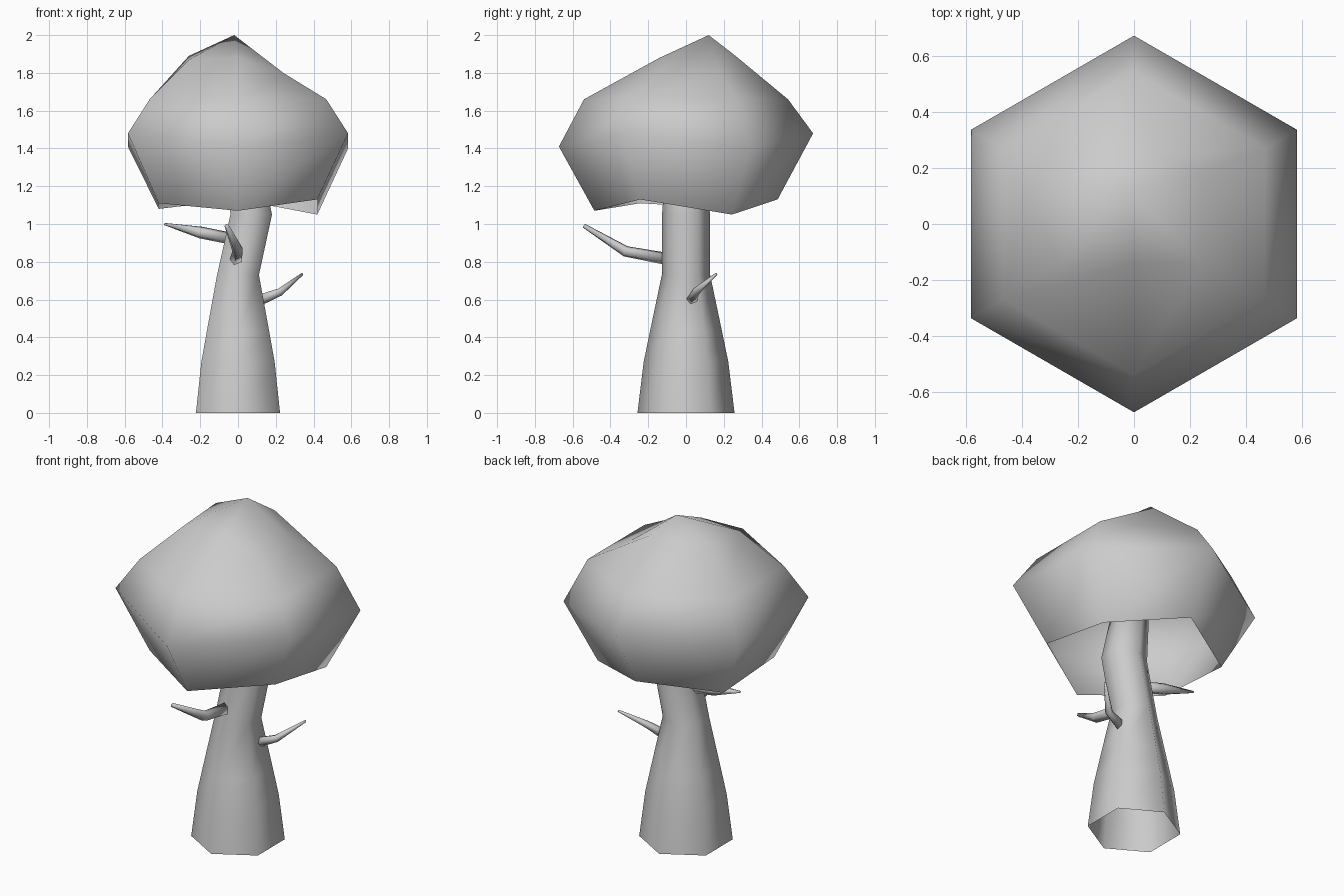
import bpy, math
from mathutils import Vector

cube = bpy.data.objects.get("Cube")
if cube:
    bpy.data.objects.remove(cube)

grey = bpy.data.materials.new("plain_grey")
grey.use_nodes = True
COLOUR = (0.6, 0.6, 0.6, 1)
grey.diffuse_color = COLOUR
grey.node_tree.nodes["Principled BSDF"].inputs["Base Color"].default_value = COLOUR


def hexagon(cx, cy, r, heights):
    """Six points, the first at the front, going round by the +x side."""
    angles = [math.radians(-90 + 60 * k) for k in range(6)]
    return [(cx + r * math.cos(a), cy + r * math.sin(a), z)
            for a, z in zip(angles, heights)]


def loft(name, rings, tip=None, cap_start=False, cap_end=False):
    """Skin between equal rings, with an optional closing tip or caps."""
    n = len(rings[0])
    verts = [p for ring in rings for p in ring]
    faces = []
    for i in range(len(rings) - 1):
        for k in range(n):
            a, b = i * n + k, i * n + (k + 1) % n
            faces.append((a, b, b + n, a + n))
    last = (len(rings) - 1) * n
    if tip:
        verts.append(tip)
        faces += [(last + k, last + (k + 1) % n, len(verts) - 1) for k in range(n)]
    if cap_start:
        faces.append(tuple(reversed(range(n))))
    if cap_end:
        faces.append(tuple(range(last, last + n)))
    mesh = bpy.data.meshes.new(name)
    mesh.from_pydata(verts, [], faces)
    mesh.materials.append(grey)
    mesh.shade_smooth()
    obj = bpy.data.objects.new(name, mesh)
    bpy.context.collection.objects.link(obj)
    return obj


def branch(name, points, radii, sides=5):
    """Tapered, bent twig along a path."""
    pts = [Vector(p) for p in points]
    rings = []
    for i, (p, r) in enumerate(zip(pts, radii)):
        along = (pts[min(i + 1, len(pts) - 1)] - pts[max(i - 1, 0)]).normalized()
        u = along.cross(Vector((0, 0, 1))).normalized()
        v = u.cross(along)
        rings.append([p + r * (u * math.cos(t) + v * math.sin(t))
                      for t in (math.tau * k / sides for k in range(sides))])
    loft(name, rings, cap_start=True, cap_end=True)


# Leaf crown: open underneath, wavy rim, lopsided top
crown_top = [(0, -0.14, 1.88), (0.24, -0.14, 1.80), (0.24, 0.18, 1.80),
             (0.07, 0.25, 1.90), (-0.26, 0.16, 1.89), (-0.26, -0.14, 1.87)]
loft("leaf_crown", [
    hexagon(0, 0, 0.485, (1.07, 1.13, 1.05, 1.13, 1.08, 1.11)),
    hexagon(0, 0, 0.673, (1.41, 1.48, 1.40, 1.48, 1.41, 1.48)),
    hexagon(0, 0, 0.54, [1.66] * 6),
    crown_top], tip=(-0.02, 0.12, 2.0))

# Trunk: leaning hexagonal tube, open at the foot
trunk = [(0, 0, 0.257), (0, 0.27, 0.224), (0, 0.43, 0.191),
         (0, 0.73, 0.128), (0.07, 1.05, 0.127), (0.02, 1.4, 0.10)]
loft("trunk", [hexagon(x, 0, r, [z] * 6) for x, z, r in trunk], cap_end=True)

# Bare branches
branch("right_branch", [(-0.05, 0, 0.925), (-0.2, 0.02, 0.955), (-0.39, 0.04, 1.0)],
       (0.033, 0.033, 0.006))
branch("front_branch", [(-0.01, -0.1, 0.815), (0, -0.32, 0.855), (-0.06, -0.54, 0.99)],
       (0.034, 0.03, 0.012))
branch("left_branch", [(0.12, 0.03, 0.6), (0.22, 0.05, 0.64), (0.34, 0.16, 0.735)],
       (0.03, 0.022, 0.007))
